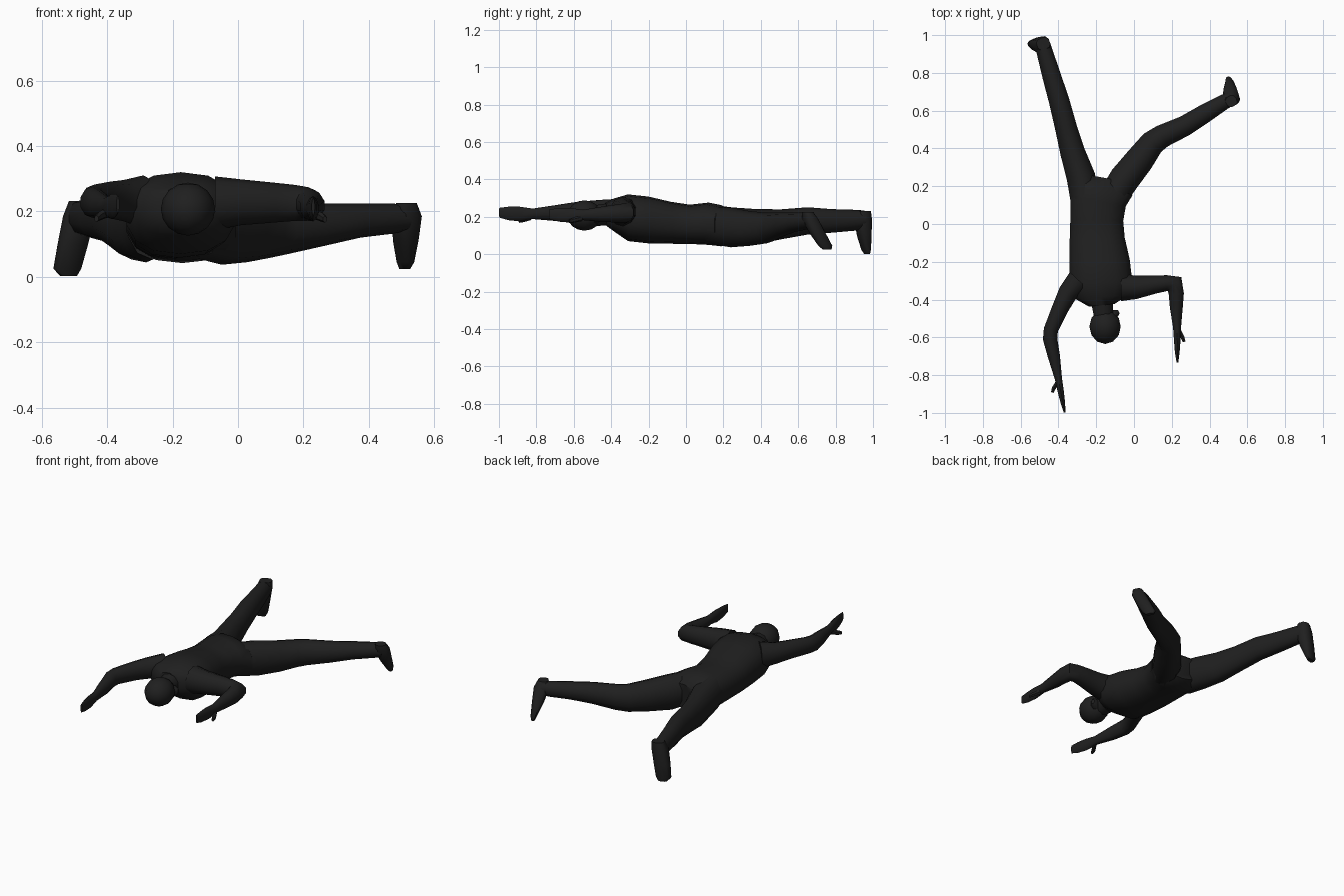
import bpy, bmesh, math
from mathutils import Vector

dark = bpy.data.materials.new("matte_black")
dark.diffuse_color = (0.014, 0.014, 0.014, 1)
Z = Vector((0, 0, 1))


def finish(name, bm):
    bmesh.ops.recalc_face_normals(bm, faces=bm.faces)
    me = bpy.data.meshes.new(name)
    bm.to_mesh(me)
    bm.free()
    me.materials.append(dark)
    ob = bpy.data.objects.new(name, me)
    bpy.context.collection.objects.link(ob)
    bpy.ops.object.select_all(action='DESELECT')
    ob.select_set(True)
    bpy.context.view_layer.objects.active = ob
    bpy.ops.object.shade_smooth_by_angle(angle=math.radians(50))
    return ob


def loft(name, stations, sides=10, frame=None, power=1.0):
    """Rings along a path; each station is x, y, z, half width, half height."""
    pts = [Vector(s[:3]) for s in stations]
    bm, rings = bmesh.new(), []
    for i, (x, y, z, w, h) in enumerate(stations):
        t = Vector()
        if i > 0:
            t += (pts[i] - pts[i - 1]).normalized()
        if i < len(pts) - 1:
            t += (pts[i + 1] - pts[i]).normalized()
        side, up = frame or (t.cross(Z).normalized(), Z)
        ring = []
        for k in range(sides):
            a = 2 * math.pi * (k + 0.5) / sides
            c, s = math.cos(a), math.sin(a)
            c = math.copysign(abs(c) ** power, c)
            s = math.copysign(abs(s) ** power, s)
            ring.append(bm.verts.new(pts[i] + side * c * w + up * s * h))
        rings.append(ring)
    for a, b in zip(rings, rings[1:]):
        for k in range(sides):
            n = (k + 1) % sides
            bm.faces.new((a[k], a[n], b[n], b[k]))
    bm.faces.new(rings[0])
    bm.faces.new(rings[-1])
    return finish(name, bm)


# Torso, neck to crotch
loft("torso", [
    (-0.170, -0.430, 0.215, 0.070, 0.060),
    (-0.175, -0.385, 0.210, 0.145, 0.088),
    (-0.175, -0.310, 0.195, 0.170, 0.125),
    (-0.182, -0.200, 0.183, 0.163, 0.125),
    (-0.195, -0.080, 0.168, 0.149, 0.112),
    (-0.197, 0.020, 0.160, 0.143, 0.105),
    (-0.190, 0.120, 0.163, 0.152, 0.113),
    (-0.170, 0.190, 0.152, 0.170, 0.110),
    (-0.160, 0.245, 0.145, 0.110, 0.075)], sides=14, power=0.85)

# Neck and head turned to one side, with a chin and nose ridge
loft("neck", [(-0.17, -0.40, 0.215, 0.062, 0.06),
              (-0.16, -0.50, 0.205, 0.052, 0.055)])
bm = bmesh.new()
bmesh.ops.create_uvsphere(bm, u_segments=12, v_segments=8, radius=1)
for v in bm.verts:
    v.co = Vector((v.co.x * 0.083 - 0.153, v.co.y * 0.092 - 0.543,
                   v.co.z * 0.081 + 0.207))
finish("head", bm)
loft("chin", [(-0.145, -0.50, 0.20, 0.035, 0.045),
              (-0.095, -0.472, 0.20, 0.022, 0.03),
              (-0.080, -0.465, 0.20, 0.01, 0.015)], sides=8)

# Straight leg
loft("straight_leg", [
    (-0.262, 0.140, 0.158, 0.080, 0.105),
    (-0.281, 0.250, 0.147, 0.080, 0.103),
    (-0.325, 0.380, 0.147, 0.069, 0.094),
    (-0.360, 0.510, 0.160, 0.061, 0.080),
    (-0.396, 0.650, 0.178, 0.057, 0.073),
    (-0.435, 0.780, 0.178, 0.052, 0.063),
    (-0.474, 0.915, 0.182, 0.045, 0.055),
    (-0.484, 0.955, 0.188, 0.042, 0.045)])

# Bent leg
loft("bent_leg", [
    (-0.120, 0.130, 0.155, 0.080, 0.100),
    (-0.050, 0.240, 0.143, 0.085, 0.106),
    (0.030, 0.340, 0.138, 0.080, 0.093),
    (0.098, 0.430, 0.140, 0.070, 0.082),
    (0.150, 0.465, 0.146, 0.064, 0.077),
    (0.270, 0.520, 0.160, 0.057, 0.064),
    (0.375, 0.585, 0.172, 0.052, 0.052),
    (0.475, 0.645, 0.178, 0.043, 0.046),
    (0.515, 0.665, 0.180, 0.038, 0.040)])

# Feet hang downward, soles facing away from the body
loft("straight_foot", [
    (-0.480, 0.955, 0.232, 0.036, 0.032),
    (-0.487, 0.947, 0.185, 0.046, 0.046),
    (-0.505, 0.953, 0.100, 0.046, 0.036),
    (-0.522, 0.963, 0.025, 0.044, 0.020),
    (-0.518, 0.968, 0.002, 0.026, 0.013)],
    frame=(Vector((0.94, 0.34, 0)), Vector((-0.34, 0.94, 0))), power=0.75)
loft("bent_foot", [
    (0.515, 0.650, 0.225, 0.030, 0.030),
    (0.516, 0.665, 0.185, 0.042, 0.044),
    (0.513, 0.705, 0.110, 0.043, 0.034),
    (0.512, 0.745, 0.045, 0.040, 0.019),
    (0.510, 0.755, 0.024, 0.024, 0.012)],
    frame=(Vector((0.48, -0.87, 0)), Vector((0.87, 0.48, 0))), power=0.75)

# Reaching arm with hand on edge
loft("reaching_arm", [
    (-0.290, -0.300, 0.230, 0.070, 0.080),
    (-0.350, -0.365, 0.233, 0.055, 0.063),
    (-0.392, -0.450, 0.235, 0.046, 0.056),
    (-0.440, -0.560, 0.232, 0.040, 0.050),
    (-0.444, -0.610, 0.228, 0.040, 0.048),
    (-0.424, -0.700, 0.220, 0.034, 0.042),
    (-0.400, -0.820, 0.216, 0.020, 0.028),
    (-0.387, -0.890, 0.215, 0.017, 0.039),
    (-0.376, -0.950, 0.218, 0.012, 0.036),
    (-0.367, -0.998, 0.222, 0.005, 0.026)])
loft("reaching_thumb", [(-0.398, -0.83, 0.198, 0.014, 0.016),
                        (-0.425, -0.87, 0.185, 0.012, 0.014),
                        (-0.433, -0.892, 0.178, 0.008, 0.010)], sides=6)

# Arm bent at a right angle
loft("bent_arm", [
    (-0.070, -0.335, 0.225, 0.077, 0.082),
    (0.010, -0.335, 0.228, 0.065, 0.070),
    (0.110, -0.320, 0.227, 0.051, 0.061),
    (0.175, -0.313, 0.226, 0.044, 0.055),
    (0.215, -0.318, 0.222, 0.054, 0.052),
    (0.224, -0.370, 0.218, 0.042, 0.048),
    (0.224, -0.440, 0.214, 0.036, 0.042),
    (0.228, -0.550, 0.210, 0.022, 0.028),
    (0.229, -0.620, 0.208, 0.018, 0.039),
    (0.229, -0.680, 0.210, 0.013, 0.036),
    (0.230, -0.732, 0.214, 0.005, 0.026)])
loft("bent_thumb", [(0.234, -0.56, 0.192, 0.014, 0.016),
                    (0.257, -0.60, 0.182, 0.012, 0.014),
                    (0.266, -0.624, 0.176, 0.008, 0.010)], sides=6)
